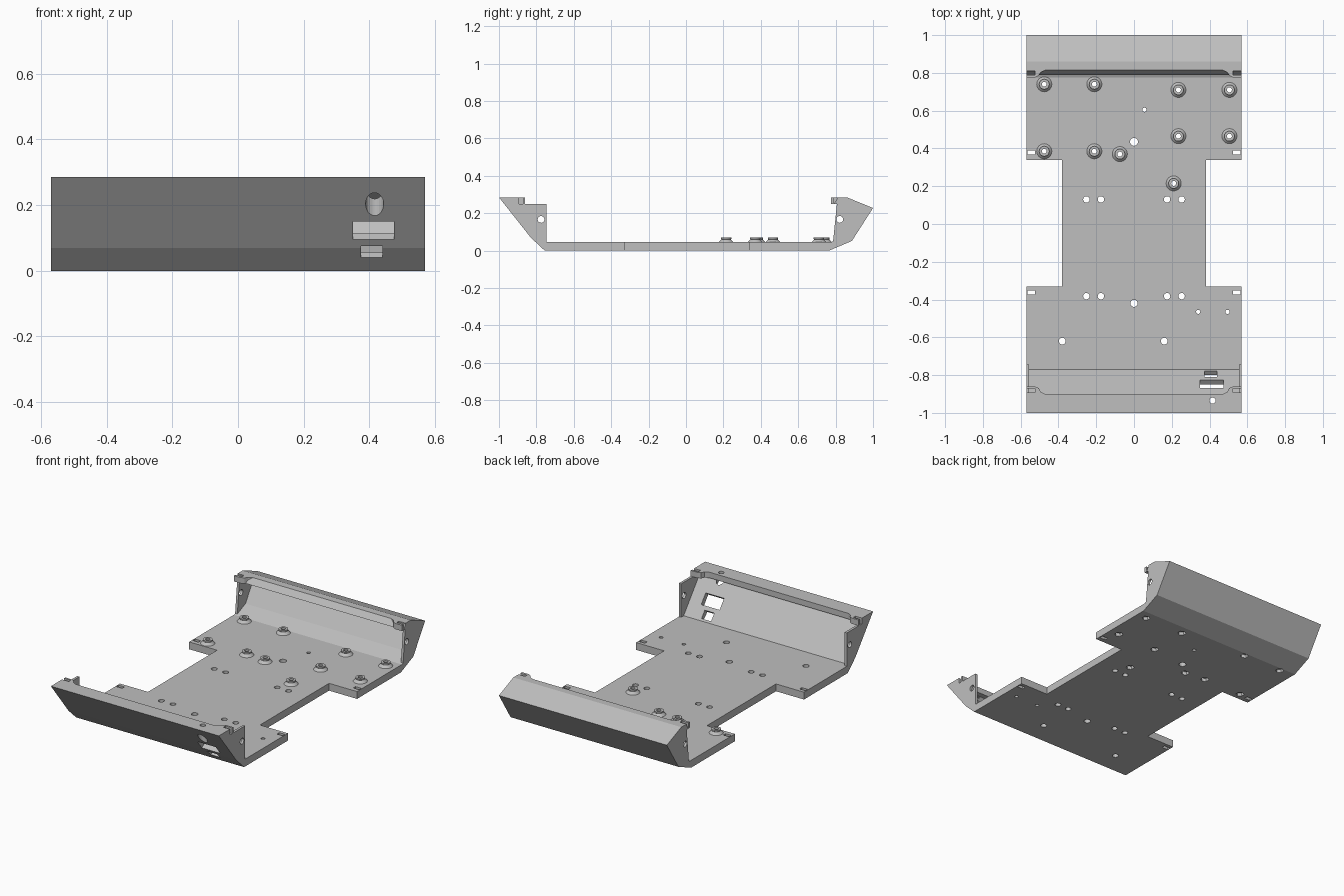
import bpy, bmesh, math
from mathutils import Matrix, Vector

cube = bpy.data.objects.get("Cube")
if cube:
    bpy.data.objects.remove(cube)

grey = bpy.data.materials.new("light grey plastic")
grey.use_nodes = True
colour = (0.52, 0.52, 0.52, 1)
grey.diffuse_color = colour
grey.node_tree.nodes["Principled BSDF"].inputs["Base Color"].default_value = colour

W = 0.57       # half width
FLOOR = 0.045  # floor thickness
LIP = 0.25     # underside of the top lips
TOP = 0.285


def make(name, bm):
    bmesh.ops.recalc_face_normals(bm, faces=bm.faces)
    me = bpy.data.meshes.new(name)
    bm.to_mesh(me)
    bm.free()
    me.materials.append(grey)
    ob = bpy.data.objects.new(name, me)
    bpy.context.collection.objects.link(ob)
    return ob


def prism(name, points, offset):
    """Extrude a flat polygon along an offset."""
    bm = bmesh.new()
    face = bm.faces.new([bm.verts.new(p) for p in points])
    ext = bmesh.ops.extrude_face_region(bm, geom=[face])
    bmesh.ops.translate(bm, vec=offset, verts=[v for v in ext["geom"] if isinstance(v, bmesh.types.BMVert)])
    return make(name, bm)


def side_prism(name, yz, x0, x1):
    return prism(name, [(x0, y, z) for y, z in yz], (x1 - x0, 0, 0))


def plan_prism(name, xy, z0, z1):
    return prism(name, [(x, y, z0) for x, y in xy], (0, 0, z1 - z0))


def box(centre, size, tilt=0):
    bm = bmesh.new()
    bmesh.ops.create_cube(bm, size=1, matrix=Matrix.Translation(centre)
                          @ Matrix.Rotation(tilt, 4, "X") @ Matrix.Diagonal((*size, 1)))
    return make("cutter", bm)


def rod(centre, radius, length, axis="Z", sides=24):
    bm = bmesh.new()
    turn = Matrix.Rotation(math.pi / 2, 4, "Y") if axis == "X" else Matrix()
    bmesh.ops.create_cone(bm, cap_ends=True, segments=sides, radius1=radius, radius2=radius,
                          depth=length, matrix=Matrix.Translation(centre) @ turn)
    return make("cutter", bm)


def cut(target, cutters):
    bpy.context.view_layer.objects.active = target
    for c in cutters:
        c.hide_render = True
        mod = target.modifiers.new("cut", "BOOLEAN")
        mod.operation, mod.solver, mod.object = "DIFFERENCE", "EXACT", c
        bpy.ops.object.modifier_apply(modifier=mod.name)
        bpy.data.objects.remove(c)


def lathe(name, profile, x, y, sides=24):
    bm = bmesh.new()
    rings = [[bm.verts.new((x + r * math.cos(a), y + r * math.sin(a), z))
              for a in (math.tau * i / sides for i in range(sides))] for r, z in profile]
    for a, b in zip(rings, rings[1:]):
        for i in range(sides):
            j = (i + 1) % sides
            bm.faces.new((a[i], a[j], b[j], b[i]))
    return make(name, bm)


# Floor: wide ends with a narrow waist
right = [(W, -0.755), (W, -0.33), (0.38, -0.33), (0.38, 0.34), (W, 0.34), (W, 0.765)]
floor = plan_prism("floor", right + [(-x, y) for x, y in reversed(right)], 0, FLOOR)

# Standoffs for the circuit boards
spots = [(-0.475, 0.74), (-0.21, 0.74), (0.235, 0.71), (0.505, 0.71), (0.235, 0.465),
         (0.505, 0.465), (-0.475, 0.385), (-0.21, 0.385), (-0.075, 0.37), (0.21, 0.215)]
profile = [(0.013, FLOOR), (0.013, 0.07), (0.027, 0.07), (0.027, 0.062), (0.025, 0.06), (0.04, FLOOR)]
for x, y in spots:
    lathe("standoff", profile, x, y)

# Floor holes, nut pockets and edge slots
holes = [(0, 0.435, 0.021), (0, -0.42, 0.019), (0.055, 0.605, 0.011), (0.34, -0.465, 0.011),
         (0.495, -0.465, 0.011), (-0.38, -0.62, 0.018), (0.16, -0.62, 0.018)]
holes += [(s * x, y, 0.017) for s in (-1, 1) for x in (0.175, 0.252) for y in (0.13, -0.382)]
holes += [(x, y, 0.013) for x, y in spots]
cutters = [rod((x, y, 0), r, 0.3) for x, y, r in holes]
cutters += [rod((x, y, 0), 0.024, 0.04, sides=6) for x, y in spots]
cutters += [box((s * 0.545, y, 0), (0.04, 0.022, 0.2)) for s in (-1, 1) for y in (-0.362, 0.378)]
cut(floor, cutters)

# Front bumper: sloped wall with a top lip
front = side_prism("front_bumper", [(-1, TOP), (-0.83, 0.07), (-0.755, 0), (-0.755, FLOOR), (-0.77, FLOOR),
                                    (-0.932, LIP), (-0.9, LIP), (-0.9, TOP)], -W, W)
tilt = math.atan2(0.17, 0.215)
cut(front, [box((0.412, -0.872, 0.122), (0.125, 0.16, 0.07), tilt),
            box((0.407, -0.816, 0.058), (0.065, 0.16, 0.05), tilt),
            rod((0.416, -0.935, 0.14), 0.0275, 0.2),
            rod((0.416, -0.935, 0.24), 0.016, 0.2)])

# Back bumper: two-step wall with a sloped top and lip
side_prism("back_bumper", [(0.765, 0), (0.887, 0.052), (1, 0.228), (0.86, TOP), (0.815, TOP), (0.79, LIP),
                           (0.86, LIP), (0.95, 0.213), (0.865, 0.083), (0.775, FLOOR), (0.765, FLOOR)], -W, W)

# Thin end plates with screw holes, and lip corner blocks with nut slots
front_plate = [(-0.745, FLOOR), (-0.745, LIP), (-0.95, LIP), (-0.8, 0.05), (-0.77, FLOOR)]
back_plate = [(0.77, FLOOR), (0.786, FLOOR), (0.88, 0.08), (0.965, 0.21), (0.86, 0.265),
              (0.81, 0.265), (0.807, LIP), (0.786, FLOOR + 0.001)]
back_plate = back_plate[1:]
front_corner = [(0.47, -0.9), (0.495, -0.888), (0.505, -0.868), (0.525, -0.86), (W, -0.86), (W, -0.9)]
back_corner = [(0.47, 0.815), (0.495, 0.802), (0.505, 0.785), (0.525, 0.775), (W, 0.775), (W, 0.815)]
for s, side in ((1, "left"), (-1, "right")):
    for end, plate, corner, hole_y, slot_y in (("front", front_plate, front_corner, -0.775, -0.882),
                                               ("back", back_plate, back_corner, 0.822, 0.8)):
        ob = side_prism(f"{end}_{side}_end_plate", plate, s * (W - 0.015), s * W)
        cut(ob, [rod((s * W, hole_y, 0.167), 0.018, 0.1, "X")])
        ob = plan_prism(f"{end}_{side}_lip_corner", [(s * x, y) for x, y in corner], LIP, TOP)
        cut(ob, [box((s * 0.55, slot_y, TOP), (0.05, 0.02, 0.1))])

# Smooth only the round surfaces
bpy.ops.object.select_all(action="DESELECT")
for ob in bpy.context.collection.objects:
    if ob.type == "MESH" and ob.name.startswith(("standoff", "floor")):
        ob.select_set(True)
        bpy.context.view_layer.objects.active = ob
bpy.ops.object.shade_smooth_by_angle(angle=math.radians(30))
